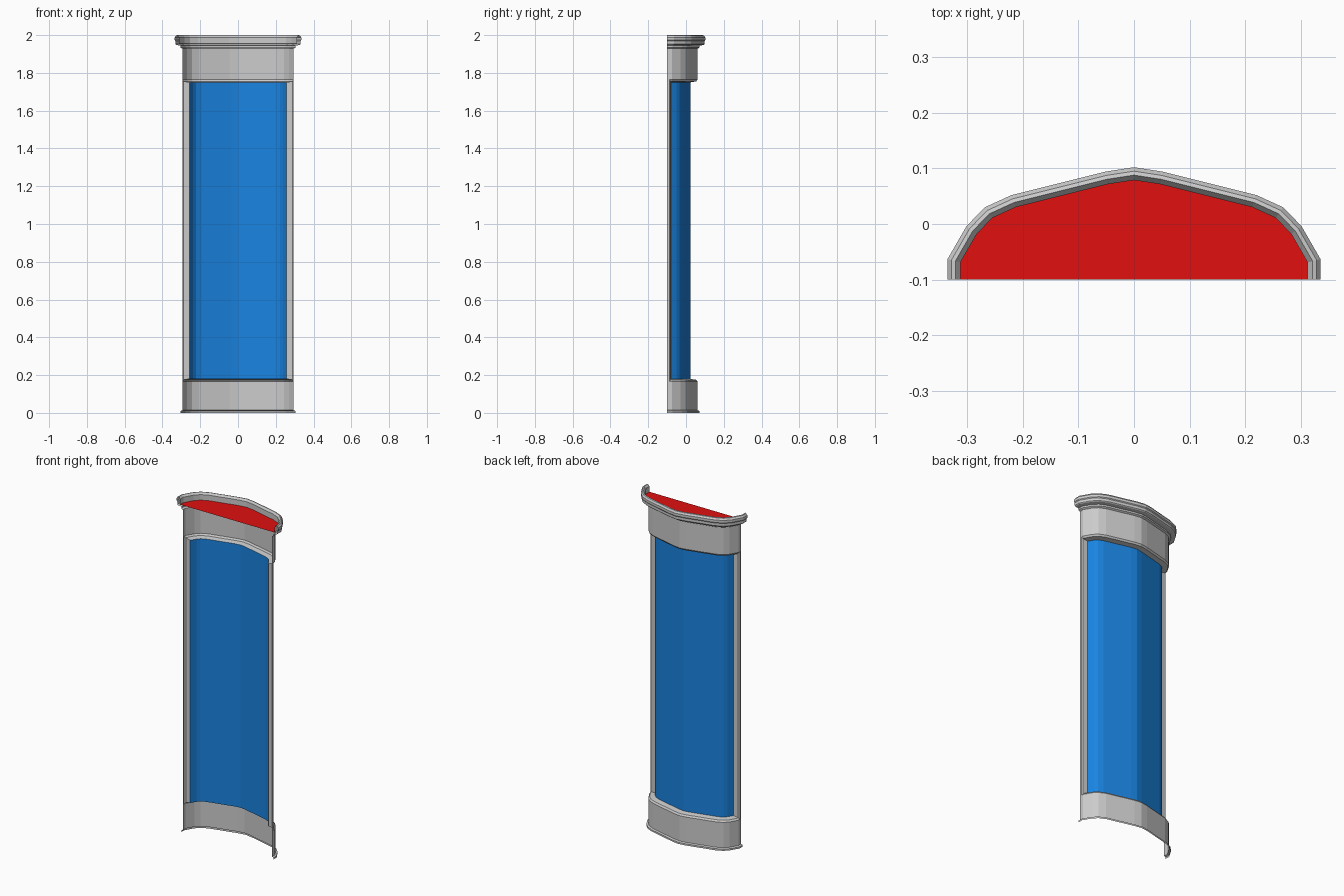
import bpy, bmesh
from mathutils import Vector

if "Cube" in bpy.data.objects:
    bpy.data.objects.remove(bpy.data.objects["Cube"])

# Half plan outline of the cap's outer edge, from the open wall side to the crown
HALF = [(0.335, -0.1), (0.335, -0.063), (0.301, -0.004), (0.268, 0.03),
        (0.22, 0.052), (0.052, 0.094), (0, 0.102)]
PLAN = HALF + [(-x, y) for x, y in HALF[-2::-1]]


def outline(d, y_end=-0.1):
    """Plan outline moved inward by d, with both ends cut at y_end."""
    pts = [Vector(p) for p in PLAN]
    dirs = [(b - a).normalized() for a, b in zip(pts, pts[1:])]
    norms = [Vector((-t.y, t.x)) for t in dirs]
    out = [Vector((pts[0].x - d, y_end))]
    for p, n, m in zip(pts[1:-1], norms, norms[1:]):
        out.append(p + (n + m) * d / (1 + n.dot(m)))
    out.append(Vector((pts[-1].x + d, y_end)))
    return out


def finish(name, bm, colour=None):
    me = bpy.data.meshes.new(name)
    bm.to_mesh(me)
    bm.free()
    ob = bpy.data.objects.new(name, me)
    bpy.context.collection.objects.link(ob)
    if colour:
        mat = bpy.data.materials.new(name + "_colour")
        mat.diffuse_color = colour
        mat.use_nodes = True
        mat.node_tree.nodes["Principled BSDF"].inputs["Base Color"].default_value = mat.diffuse_color
        me.materials.append(mat)
    return ob


def grid(name, rows, colour=None):
    """Skin consecutive rows of 3D points."""
    bm = bmesh.new()
    vs = [[bm.verts.new(p) for p in r] for r in rows]
    for a, b in zip(vs, vs[1:]):
        for i in range(len(a) - 1):
            bm.faces.new((a[i], a[i + 1], b[i + 1], b[i]))
    return finish(name, bm, colour)


def shell(name, profile, colour=None):
    """Sweep a profile of (inset, z, end y) around the bay outline."""
    return grid(name, [[(p.x, p.y, z) for p in outline(d, y)]
                       for d, z, y in profile], colour)


# Chamfered window surround: (inset, end y, distance from the opening)
SURROUND = [(0.04, -0.088, 0.015), (0.047, -0.082, 0.005), (0.077, -0.08, 0)]
LOW, HIGH = 0.18, 1.75

# Base band with foot flange
shell("base_band", [(d, z, -0.1) for d, z in
                    [(0.03, 0), (0.03, 0.01), (0.04, 0.014), (0.04, 0.165)]])
shell("lower_sill", [(d, LOW - k, y) for d, y, k in SURROUND])

# Glass
shell("window_glass", [(0.077, LOW, -0.08), (0.077, HIGH, -0.08)],
      (0.01, 0.23, 0.75, 1))

# Side posts
for side, name in ((1, "right_post"), (-1, "left_post")):
    section = [(0.04, -0.1, 0.015)] + SURROUND
    rows = [[(side * (0.335 - d), y, z) for z in (LOW - k, HIGH + k)[::-side]]
            for d, y, k in section]
    grid(name, rows)

# Upper band and moulded cornice with a raised rim
shell("upper_lintel", [(d, HIGH + k, y) for d, y, k in reversed(SURROUND)])
shell("upper_band_and_cornice", [(d, z, -0.1) for d, z in [
    (0.04, 1.765), (0.04, 1.928), (0.03, 1.934), (0.03, 1.944),
    (0.008, 1.948), (0.004, 1.952), (0.004, 1.968), (0, 1.973), (0, 1.988),
    (0.007, 1.998), (0.014, 2.0), (0.023, 1.988), (0.023, 1.955)]])

# Red roof panel
bm = bmesh.new()
bm.faces.new([bm.verts.new((p.x, p.y, 1.955)) for p in outline(0.023)])
finish("roof_panel", bm, (0.75, 0.005, 0.005, 1))
